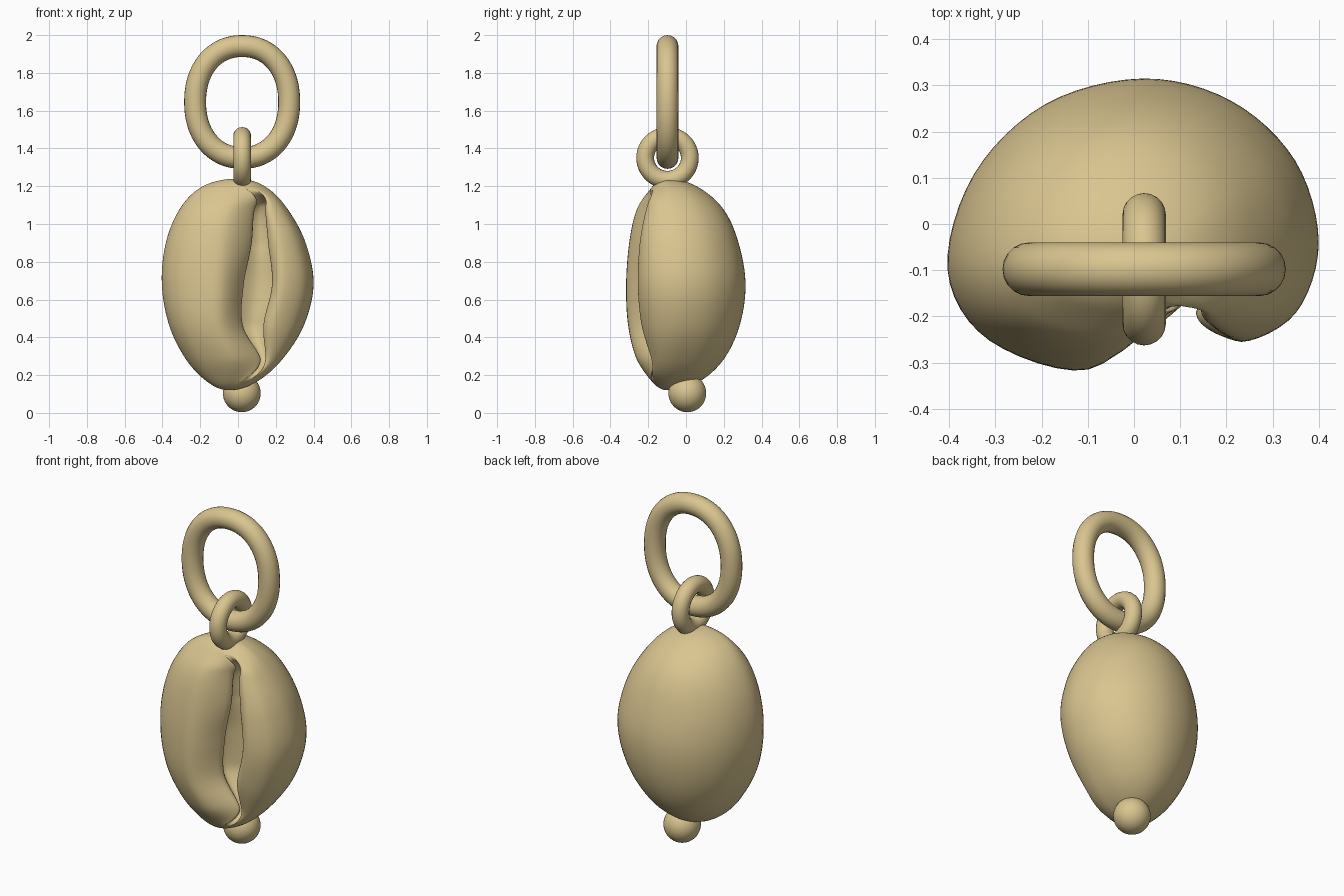
import bpy
import bmesh
from math import sin, cos, pi, radians, copysign
from mathutils import Vector

default_cube = bpy.data.objects.get("Cube")
if default_cube:
    bpy.data.objects.remove(default_cube, do_unlink=True)

# Single warm sand material
sand = bpy.data.materials.new("warm sand")
sand.use_nodes = True
sand_colour = (0.70, 0.56, 0.28, 1)
sand.diffuse_color = sand_colour
sand.node_tree.nodes["Principled BSDF"].inputs["Base Color"].default_value = sand_colour


def finish(obj):
    """Assign the material and smooth the surface."""
    obj.data.materials.clear()
    obj.data.materials.append(sand)
    for polygon in obj.data.polygons:
        polygon.use_smooth = True


def catmull(a, b, c, d, t):
    return b + (c - a) * (t / 2) + (a * 2 - b * 5 + c * 4 - d) * (t * t / 2) \
        + (b * 3 - a - c * 3 + d) * (t ** 3 / 2)


def sample(keys, u):
    """Smoothly read evenly spaced keys, in hundredths, at u from top pole to bottom pole."""
    last = len(keys) - 1
    i = min(int(u * last), last - 1)
    before = keys[i - 1] if i > 0 else keys[0] * 2 - keys[1]
    after = keys[i + 2] if i + 2 <= last else keys[last] * 2 - keys[last - 1]
    return catmull(before, keys[i], keys[i + 1], after, u * last - i) / 100


def clamp(value):
    return min(max(value, 0), 1)


# Shell outline keys, from the top pole to the bottom pole
left_edge = (-1, -19, -31, -38.3, -40.3, -36.5, -27.5, -16, -5)
right_edge = (0, 14.5, 26.5, 36, 40, 35, 23.5, 9.5, -5)
back_edge = (-10, 6, 20, 28, 31.5, 28.5, 20, 6.5, -10)
left_lobe = (-10, -18, -26, -30, -31.5, -30.5, -26, -18, -10)
right_lobe = (-10, -16, -21, -24.5, -25.5, -23.5, -18, -15, -10)
lip_depth = (-10, -16, -17.5, -18, -18, -18, -16.5, -15, -10)
slit_centre = (0, 14, 11.5, 11.5, 10.5, 8, 13, 10, -5)
slit_half = (0, 1, 3, 4.5, 7.5, 5.5, 1.5, 1, 0)
hollow = (0, 0, 80, 100, 100, 100, 50, 0, 0)
groove = (0, 0, 120, 100, 100, 100, 100, 10, 0)

# Angles of the front outline points where the shell is closed
closed_angles = (22, 42, 56, 62, 68, 74, 80, 110, 145)


def arc(centre_x, centre_y, edge_x, edge_y, degrees):
    a = radians(degrees)
    return Vector((centre_x + (edge_x - centre_x) * cos(a), centre_y + (edge_y - centre_y) * sin(a)))


def shell_section(u):
    """Horizontal outline that curls over both lips into the hollow."""
    swell = sin(u * pi)
    left, right = sample(left_edge, u), sample(right_edge, u)
    back, lip = sample(back_edge, u), sample(lip_depth, u)
    front_l, front_r = sample(left_lobe, u), sample(right_lobe, u)
    slit, half = sample(slit_centre, u), max(sample(slit_half, u), 0)
    g = clamp(sample(hollow, u))
    mid = (left + right) / 2 + 0.02 * swell
    side_l, side_r = -0.1, -0.1 + 0.06 * swell
    lobe_l = left + 0.6 * (slit - left)
    lobe_r = slit + 0.43 * (right - slit)
    inner = half * (1 - g) / 2 + (half + 0.05) * g
    opened = [
        arc(lobe_r, side_r, right, front_r, 45),
        Vector((lobe_r, front_r)),
        Vector((slit + half, lip - 0.015 * g)),
        Vector((slit + inner, lip + 0.08 * g)),
        Vector((slit, lip + 0.15 * g)),
        Vector((slit - inner, lip + 0.08 * g)),
        Vector((slit - half, lip)),
        Vector((lobe_l, front_l)),
        arc(lobe_l, side_l, left, front_l, 45),
    ]
    # Fade the groove into a plain rounded front at both ends
    fade = clamp(sample(groove, u))
    front = []
    for point, degrees in zip(opened, closed_angles):
        edge, side = (right, side_r) if degrees < 90 else (left, side_l)
        closed = arc(mid, side, edge, front_l, degrees if degrees < 90 else 180 - degrees)
        front.append(closed.lerp(point, fade))
    points = [Vector((mid, back))]
    points += [arc(mid, side_r, right, back, d) for d in (60, 30)]
    points += [Vector((right, side_r)), *front, Vector((left, side_l))]
    points += [arc(mid, side_l, left, back, d) for d in (30, 60)]
    n, steps = len(points), 6
    return [catmull(points[i - 1], points[i], points[(i + 1) % n], points[(i + 2) % n], s / steps)
            for i in range(n) for s in range(steps)]


# Shell body: horizontal sections lofted between two poles
bm = bmesh.new()
rows = 72
rings = []
for r in range(1, rows):
    u = r / rows
    z = 0.68 + 0.56 * cos(u * pi)
    rings.append([bm.verts.new((p.x, p.y, z)) for p in shell_section(u)])
count = len(rings[0])
for upper, lower in zip(rings, rings[1:]):
    for i in range(count):
        j = (i + 1) % count
        bm.faces.new((upper[i], upper[j], lower[j], lower[i]))
for ring, pole in ((rings[0], (0, -0.1, 1.24)), (rings[-1], (-0.05, -0.1, 0.12))):
    tip = bm.verts.new(pole)
    for i in range(count):
        bm.faces.new((ring[i], ring[(i + 1) % count], tip))
bmesh.ops.recalc_face_normals(bm, faces=bm.faces)
mesh = bpy.data.meshes.new("shell_body")
bm.to_mesh(mesh)
bm.free()
shell = bpy.data.objects.new("shell_body", mesh)
bpy.context.collection.objects.link(shell)
finish(shell)


def make_ring(name, centre, across, radius_a, radius_z, tube, power=1.0):
    """Round wire bent into a closed upright loop."""
    curve = bpy.data.curves.new(name, "CURVE")
    curve.dimensions = "3D"
    curve.bevel_depth = tube
    curve.bevel_resolution = 8
    spline = curve.splines.new("POLY")
    steps = 96
    spline.points.add(steps - 1)
    for i, point in enumerate(spline.points):
        a = (i + 0.5) * 2 * pi / steps
        h = copysign(abs(cos(a)) ** power, cos(a)) * radius_a
        v = copysign(abs(sin(a)) ** power, sin(a)) * radius_z
        point.co = (*(Vector(centre) + Vector(across) * h + Vector((0, 0, v))), 1)
    spline.use_cyclic_u = True
    obj = bpy.data.objects.new(name, curve)
    bpy.context.collection.objects.link(obj)
    bpy.ops.object.select_all(action="DESELECT")
    obj.select_set(True)
    bpy.context.view_layer.objects.active = obj
    bpy.ops.object.convert(target="MESH")
    finish(bpy.context.object)


# Hanging rings
make_ring("large_ring", (0.022, -0.098, 1.646), (1, 0, 0), 0.249, 0.296, 0.058, 0.93)
make_ring("small_ring", (0.022, -0.098, 1.35), (0, 1, 0), 0.118, 0.116, 0.047)

# Bead under the shell
bpy.ops.mesh.primitive_uv_sphere_add(segments=40, ring_count=24, radius=0.1,
                                     location=(0.02, 0.007, 0.104))
bead = bpy.context.object
bead.name = "bottom_bead"
finish(bead)
